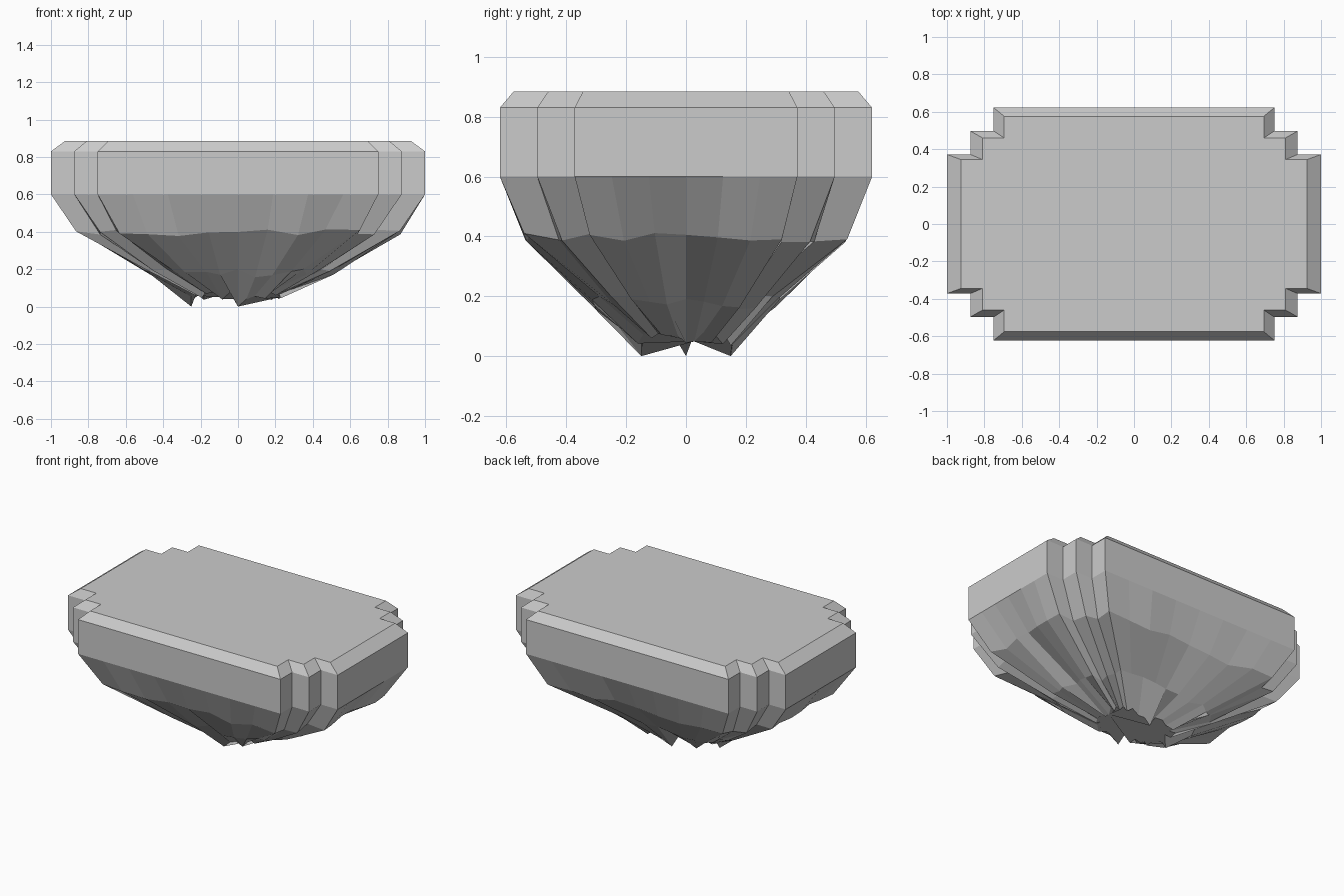
import bpy, bmesh, random
from mathutils import Vector

if "Cube" in bpy.data.objects:
    bpy.data.objects.remove(bpy.data.objects["Cube"])

random.seed(4)

# Stepped-corner outline, one quadrant mirrored into four
quad = [(1, .372), (.875, .372), (.875, .497), (.75, .497), (.75, .622)]
corners = (quad + [(-x, y) for x, y in reversed(quad)]
           + [(-x, -y) for x, y in quad] + [(x, -y) for x, y in reversed(quad)])

# Subdivide only the four long straight sides
outline = []
for i, a in enumerate(corners):
    a, b = Vector(a), Vector(corners[(i + 1) % len(corners)])
    length = (b - a).length
    n = 8 if length > 1 else 6 if length > .5 else 1
    outline += [a.lerp(b, k / n) for k in range(n)]

bm = bmesh.new()


def ring(scale, z, dscale=0, dz=0):
    verts = []
    for p in outline:
        s = scale + random.uniform(-dscale, dscale)
        h = z + random.uniform(-dz, dz)
        verts.append(bm.verts.new((p.x * s, p.y * s, h)))
    return verts


# Bevelled slab on top, rocky rings tapering below
rings = [ring(.925, .885), ring(1, .83), ring(1, .6),
         ring(.85, .395, .02, .018), ring(.48, .18, .035, .025),
         ring(.24, .062, .02, .022)]

# Hanging rock tips at the middle of the left, front and back edges
for v, p in zip(rings[-1], outline):
    left = p.x < -.99 and abs(p.y) < .01
    long_side = abs(p.x) < .01
    if left or long_side:
        v.co = (p.x * .25, p.y * .24, .005)
rings[-1][0].co.z = .05
min_z = min(v.co.z for v in rings[-1])
for v in rings[-1]:
    v.co.z -= min_z

for upper, lower in zip(rings, rings[1:]):
    for i in range(len(outline)):
        j = (i + 1) % len(outline)
        bm.faces.new((upper[i], lower[i], lower[j], upper[j]))
bm.faces.new(rings[0])
bm.faces.new(list(reversed(rings[-1])))
bmesh.ops.recalc_face_normals(bm, faces=bm.faces)

mesh = bpy.data.meshes.new("floating_island")
bm.to_mesh(mesh)
bm.free()
island = bpy.data.objects.new("floating_island", mesh)
bpy.context.collection.objects.link(island)
